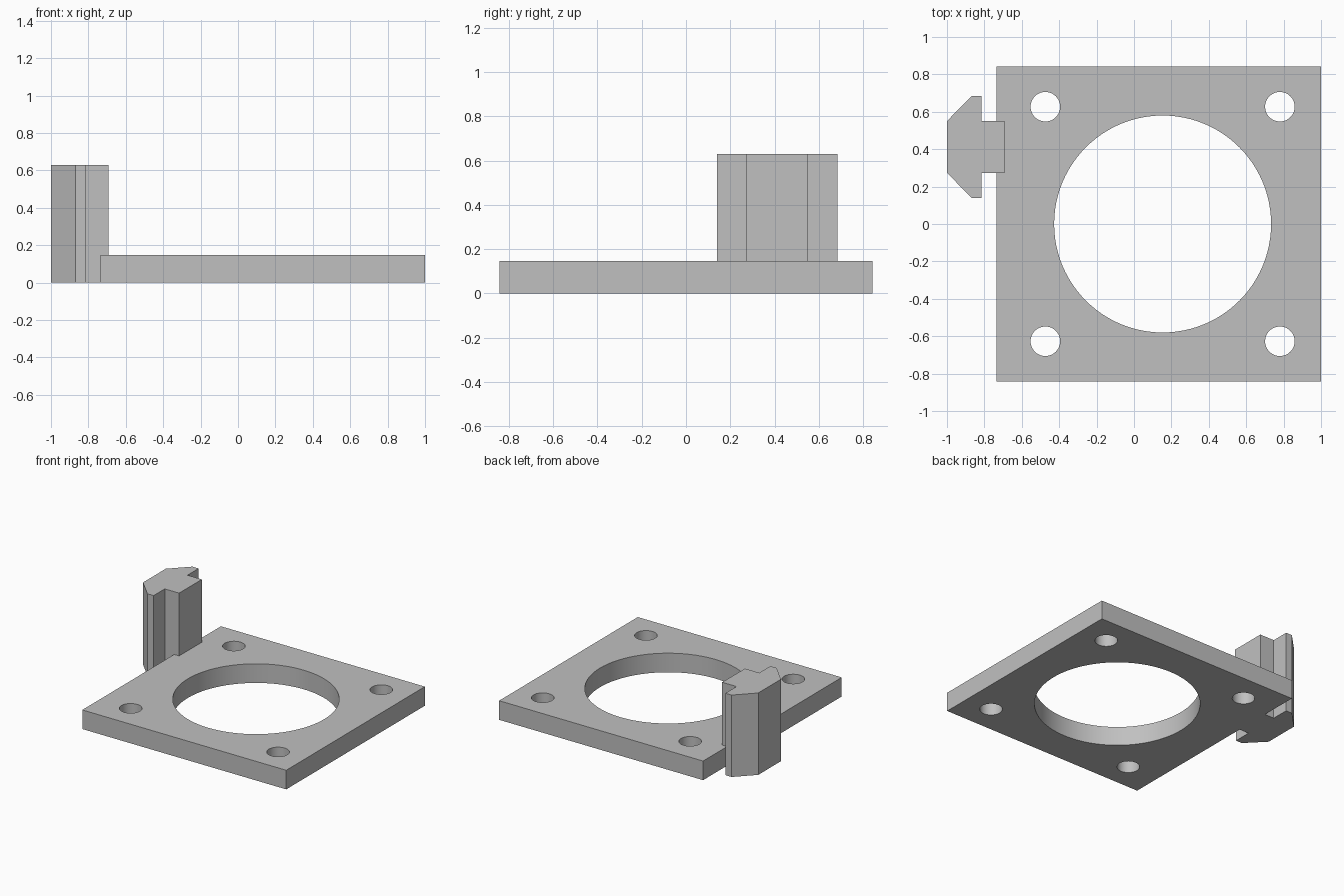
import bpy
import bmesh
import math

cube = bpy.data.objects.get("Cube")
if cube:
    bpy.data.objects.remove(cube, do_unlink=True)

PLATE_TOP = 0.147
RAIL_TOP = 0.63
HOLE_X = 0.153   # centre of the hole pattern
BOLT = 0.627     # bolt offset from that centre

grey = bpy.data.materials.new("plain grey")
grey.use_nodes = True
colour = (0.53, 0.53, 0.53, 1)
grey.diffuse_color = colour
grey.node_tree.nodes["Principled BSDF"].inputs["Base Color"].default_value = colour


def prism(name, outline, bottom, top):
    """Extrude a flat outline upward into a closed solid."""
    bm = bmesh.new()
    face = bm.faces.new([bm.verts.new((x, y, bottom)) for x, y in outline])
    grown = bmesh.ops.extrude_face_region(bm, geom=[face])
    verts = [v for v in grown["geom"] if isinstance(v, bmesh.types.BMVert)]
    bmesh.ops.translate(bm, verts=verts, vec=(0, 0, top - bottom))
    bmesh.ops.recalc_face_normals(bm, faces=bm.faces)
    mesh = bpy.data.meshes.new(name)
    bm.to_mesh(mesh)
    bm.free()
    mesh.materials.append(grey)
    obj = bpy.data.objects.new(name, mesh)
    bpy.context.collection.objects.link(obj)
    return obj


def circle(x, y, radius, sides):
    return [(x + radius * math.cos(math.tau * i / sides),
             y + radius * math.sin(math.tau * i / sides)) for i in range(sides)]


def combine(target, other, operation):
    """Apply a boolean and remove the helper solid."""
    mod = target.modifiers.new(operation.lower(), "BOOLEAN")
    mod.operation = operation
    mod.solver = "EXACT"
    mod.object = other
    bpy.context.view_layer.objects.active = target
    bpy.ops.object.modifier_apply(modifier=mod.name)
    bpy.data.objects.remove(other, do_unlink=True)


# Square base plate
plate = prism("mounting_plate_with_rail",
              [(-0.735, -0.842), (1, -0.842), (1, 0.842), (-0.735, 0.842)], 0, PLATE_TOP)

# Upright T-shaped rail: half profile mirrored about its centre line
half = [(-0.693, 0.138), (-0.815, 0.138), (-0.815, 0.273), (-0.868, 0.273), (-1, 0.138)]
rail_y = 0.412
profile = [(x, rail_y + w) for x, w in half] + [(x, rail_y - w) for x, w in reversed(half)]
combine(plate, prism("rail", profile, 0, RAIL_TOP), "UNION")

# Large central opening and four bolt holes
holes = [circle(HOLE_X, 0, 0.58, 96)]
holes += [circle(HOLE_X + sx * BOLT, sy * BOLT, 0.079, 48) for sx in (-1, 1) for sy in (-1, 1)]
for outline in holes:
    combine(plate, prism("hole_cutter", outline, -0.1, PLATE_TOP + 0.1), "DIFFERENCE")

# Smooth hole walls, sharp edges elsewhere
bpy.ops.object.select_all(action="DESELECT")
plate.select_set(True)
bpy.context.view_layer.objects.active = plate
bpy.ops.object.shade_smooth_by_angle(angle=math.radians(30))
